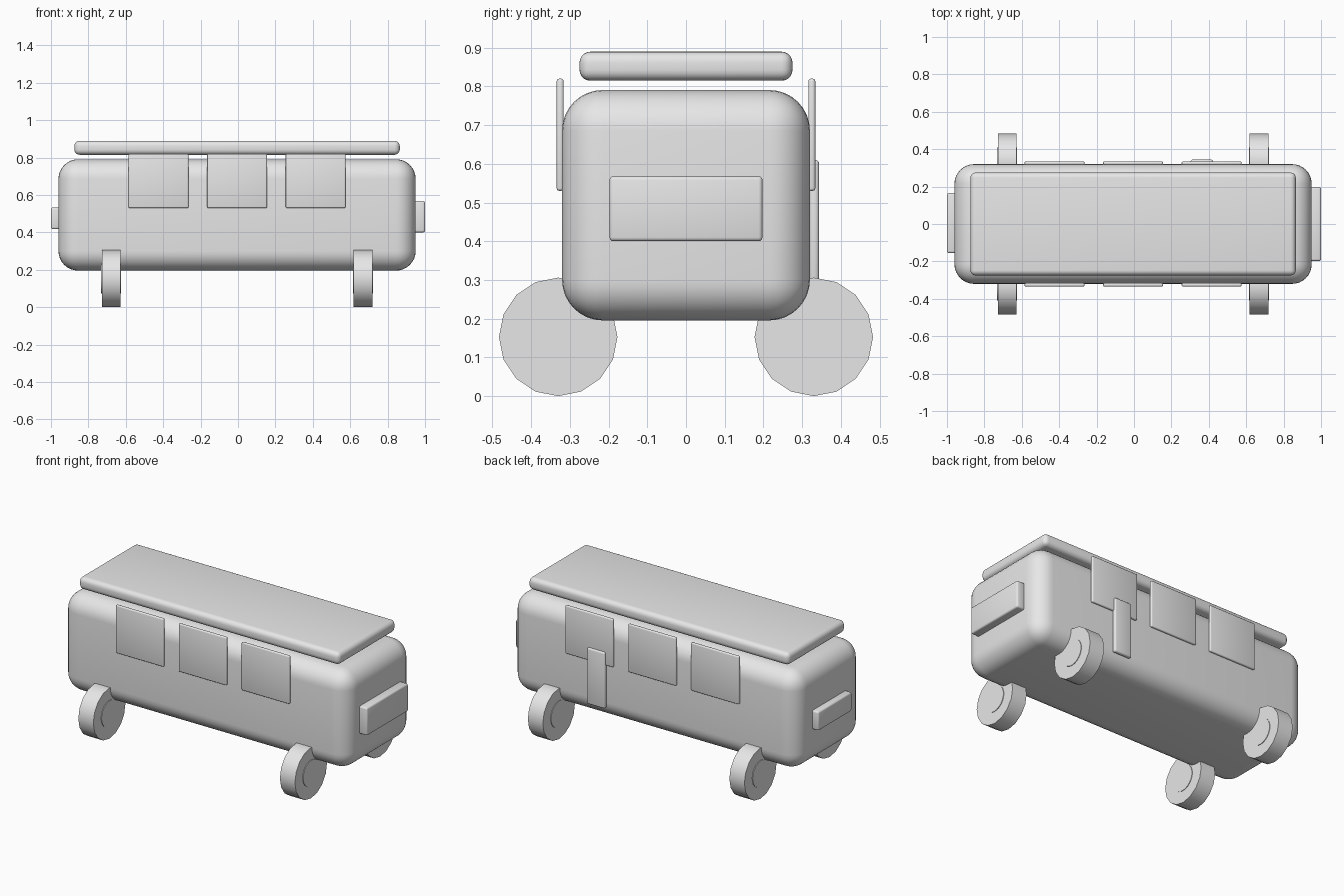
import bpy
import math

default = bpy.data.objects.get("Cube")
if default:
    bpy.data.objects.remove(default, do_unlink=True)

# Single plain material
grey = bpy.data.materials.new("light_grey")
grey.use_nodes = True
grey.diffuse_color = (0.8, 0.8, 0.8, 1)
grey.node_tree.nodes["Principled BSDF"].inputs["Base Color"].default_value = grey.diffuse_color

MID = -0.005  # lengthwise middle of the body


def finish(obj, name):
    obj.name = obj.data.name = name
    obj.data.materials.append(grey)
    bpy.ops.object.shade_smooth_by_angle(angle=math.radians(35))
    return obj


def rounded_box(name, centre, size, radius, segments=3):
    bpy.ops.mesh.primitive_cube_add(size=1, location=centre)
    obj = bpy.context.object
    obj.scale = size
    bpy.ops.object.transform_apply(location=False, rotation=False, scale=True)
    bevel = obj.modifiers.new("rounding", "BEVEL")
    bevel.width = radius
    bevel.segments = segments
    bpy.ops.object.modifier_apply(modifier=bevel.name)
    return finish(obj, name)


def disc(name, centre, radius, width, sides):
    bpy.ops.mesh.primitive_cylinder_add(
        vertices=sides, radius=radius, depth=width,
        location=centre, rotation=(0, math.pi / 2, 0))
    return finish(bpy.context.object, name)


# Body and raised roof slab
rounded_box("body", (MID, 0, 0.493), (1.91, 0.64, 0.595), 0.105, 8)
rounded_box("roof", (MID, 0, 0.852), (1.74, 0.55, 0.075), 0.028, 5)

# Three window panels along each long side
for side, y in (("front", -0.325), ("back", 0.325)):
    for i in range(3):
        rounded_box(f"{side}_window_{i + 1}", (MID + (i - 1) * 0.42, y, 0.675),
                    (0.32, 0.018, 0.29), 0.007)

# Door on the back side
rounded_box("door", (0.363, 0.331, 0.44), (0.12, 0.026, 0.34), 0.01)

# Plates on the two ends
rounded_box("left_end_plate", (0.97, 0, 0.484), (0.06, 0.395, 0.168), 0.01)
rounded_box("right_end_plate", (-0.97, 0.005, 0.475), (0.06, 0.32, 0.115), 0.01)

# Wheels with slightly proud hubs
for end, x in (("left", MID + 0.673), ("right", MID - 0.673)):
    for side, y in (("front", -0.33), ("back", 0.33)):
        disc(f"{side}_{end}_wheel", (x, y, 0.153), 0.153, 0.1, 16)
        disc(f"{side}_{end}_hub", (x, y, 0.153), 0.079, 0.107, 24)
